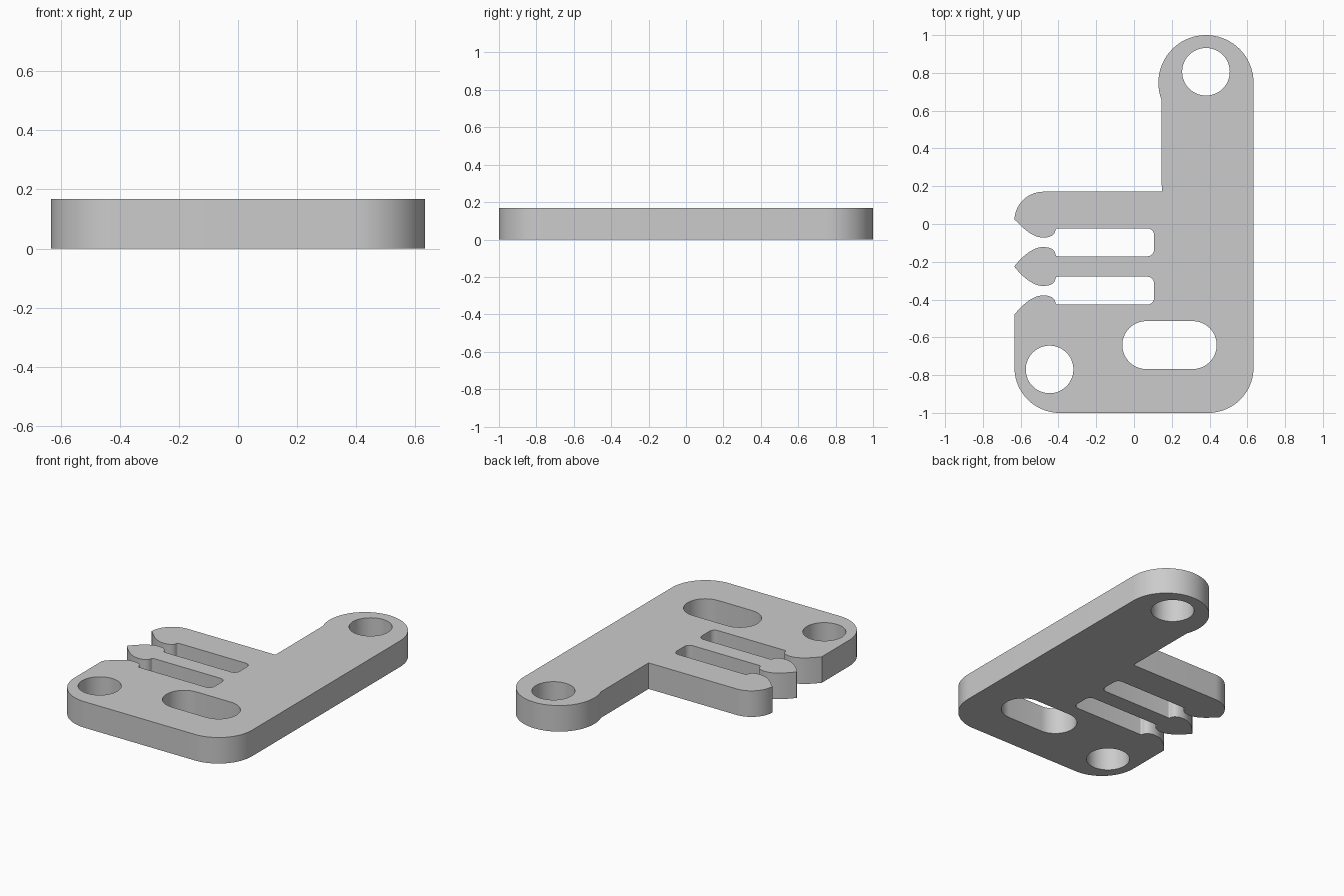
import bpy, bmesh
from math import cos, sin, radians

cube = bpy.data.objects.get("Cube")
if cube:
    bpy.data.objects.remove(cube)

THICK = 0.168
LEFT, RIGHT = -0.633, 0.633


def arc(cx, cy, r, a0, a1, n=20):
    """Points along a circular arc, angles in degrees."""
    steps = [radians(a0 + (a1 - a0) * i / n) for i in range(n + 1)]
    return [(cx + r * cos(a), cy + r * sin(a)) for a in steps]


def bend(p, q, r, n=10):
    """Quadratic curve from p to r pulled towards q."""
    pts = []
    for i in range(n + 1):
        t = i / n
        u = 1 - t
        pts.append(tuple(u * u * a + 2 * u * t * b + t * t * c
                         for a, b, c in zip(p, q, r)))
    return pts


def clip_slot(cy):
    """Slot with snap bumps at its mouth, from the lower tip round to the upper tip."""
    lower = bend((LEFT, -0.126), (-0.55, -0.025), (-0.48, -0.025))
    lower += bend((-0.48, -0.025), (-0.423, -0.026), (-0.416, -0.062))[1:]
    lower += bend((-0.416, -0.062), (-0.415, -0.074), (-0.403, -0.074), 4)[1:]
    lower += arc(0.071, -0.039, 0.035, -90, 0, 8)
    upper = [(x, -y) for x, y in reversed(lower)]
    return [(x, y + cy) for x, y in lower + upper]


# Outer outline, counter-clockwise from the lower left corner
outline = arc(LEFT + 0.24, -0.76, 0.24, 180, 270)
outline += arc(RIGHT - 0.24, -0.76, 0.24, 270, 360)
outline += arc(0.381, 0.748, 0.252, 0, 201, 40)
outline += [(0.147, 0.171)]
outline += arc(-0.48, 0.018, 0.153, 90, 178, 14)
outline += reversed(clip_slot(-0.097))
outline += reversed(clip_slot(-0.353))

# Screw holes and the long adjustment slot
holes = [
    arc(0.381, 0.806, 0.126, 0, 354, 59),
    arc(-0.447, -0.77, 0.126, 0, 354, 59),
    arc(0.065, -0.641, 0.127, 90, 270) + arc(0.311, -0.641, 0.127, -90, 90),
]

# Filled, extruded plate
curve = bpy.data.curves.new("bracket_plate", "CURVE")
curve.dimensions = "2D"
curve.fill_mode = "BOTH"
curve.extrude = THICK / 2
for loop in [outline] + holes:
    spline = curve.splines.new("POLY")
    spline.points.add(len(loop) - 1)
    for point, (x, y) in zip(spline.points, loop):
        point.co = (x, y, 0, 1)
    spline.use_cyclic_u = True

plate = bpy.data.objects.new("bracket_plate", curve)
bpy.context.collection.objects.link(plate)
bpy.ops.object.select_all(action="DESELECT")
plate.select_set(True)
bpy.context.view_layer.objects.active = plate
bpy.ops.object.convert(target="MESH")
plate = bpy.context.object

# Weld the caps to the walls and stand the plate on the ground
bm = bmesh.new()
bm.from_mesh(plate.data)
bmesh.ops.remove_doubles(bm, verts=bm.verts, dist=0.0005)
bmesh.ops.translate(bm, verts=bm.verts, vec=(0, 0, THICK / 2))
bmesh.ops.recalc_face_normals(bm, faces=bm.faces)
bm.to_mesh(plate.data)
bm.free()
bpy.ops.object.shade_smooth_by_angle(angle=radians(30))

# Plain grey finish
grey = bpy.data.materials.new("plain_grey")
grey.use_nodes = True
colour = (0.6, 0.6, 0.6, 1)
grey.diffuse_color = colour
grey.node_tree.nodes["Principled BSDF"].inputs["Base Color"].default_value = colour
plate.data.materials.clear()
plate.data.materials.append(grey)
